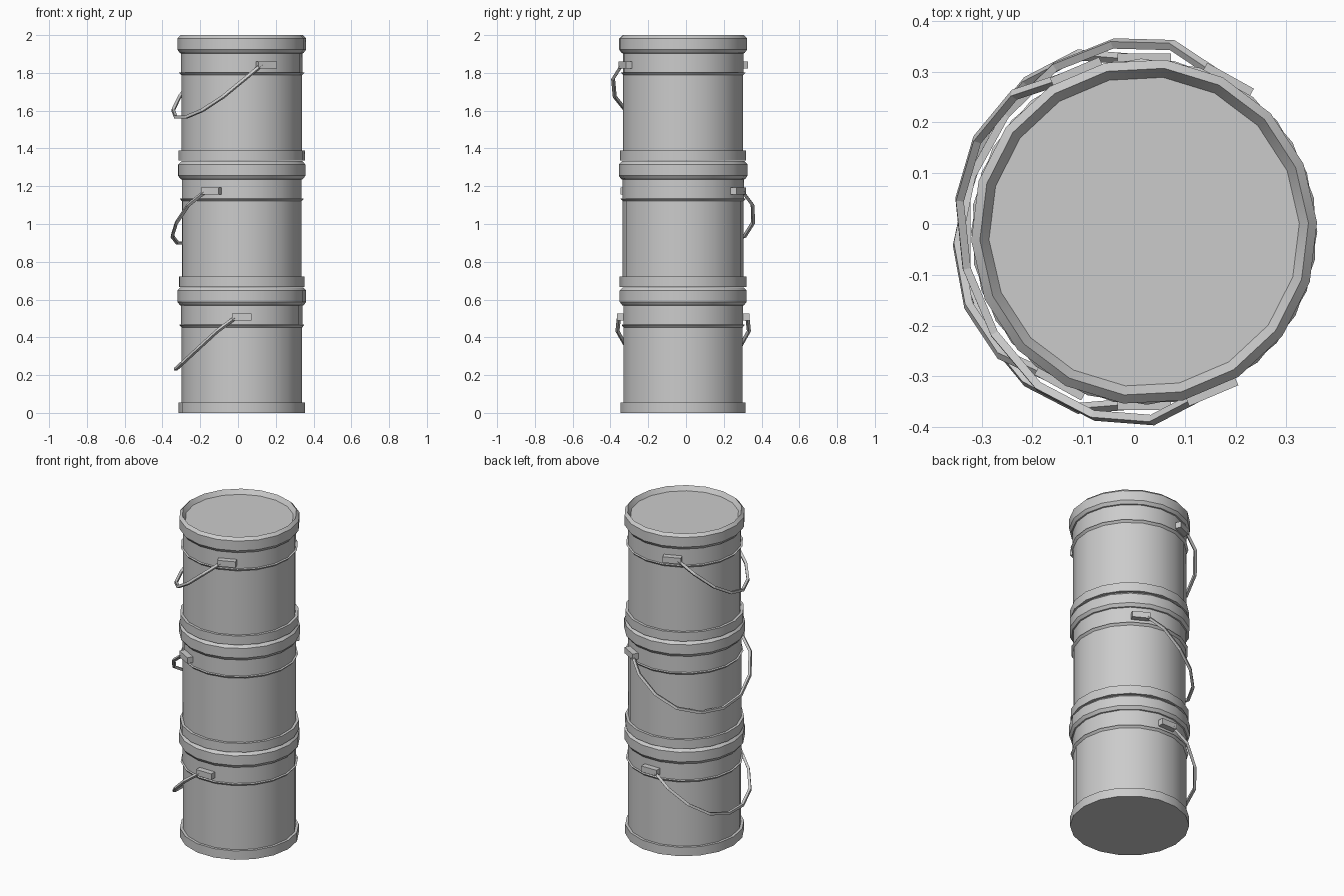
import bpy, bmesh, math
from mathutils import Matrix, Vector

cube = bpy.data.objects.get("Cube")
if cube:
    bpy.data.objects.remove(cube, do_unlink=True)

SIDES = 18
PITCH = 0.6675
CENTRE = Vector((0.02, -0.015, 0))

grey = bpy.data.materials.new("plain_grey")
grey.use_nodes = True
COLOUR = (0.6, 0.6, 0.6, 1)
grey.diffuse_color = COLOUR
grey.node_tree.nodes["Principled BSDF"].inputs["Base Color"].default_value = COLOUR

# Can outline (radius, height): base band, wall, ridge, neck, rim, sunken lid
OUTLINE = [(0.336, 0), (0.336, 0.055), (0.32, 0.055), (0.32, 0.453),
           (0.332, 0.466), (0.321, 0.468), (0.321, 0.568), (0.328, 0.57),
           (0.341, 0.588), (0.341, 0.648), (0.324, 0.665), (0.306, 0.638)]

# Half of the drooping handle (along the lug axis, outward)
HALF = [(0.34, 0.03), (0.348, 0.13), (0.295, 0.232), (0.20, 0.31), (0.07, 0.35)]


def finish(obj, matrix):
    obj.matrix_world = matrix
    obj.data.materials.append(grey)
    return obj


def new_mesh(name, bm, matrix):
    bmesh.ops.recalc_face_normals(bm, faces=bm.faces)
    mesh = bpy.data.meshes.new(name)
    bm.to_mesh(mesh)
    bm.free()
    obj = bpy.data.objects.new(name, mesh)
    bpy.context.collection.objects.link(obj)
    return finish(obj, matrix)


def make_can(name, matrix):
    bm = bmesh.new()
    rings = []
    for r, z in OUTLINE:
        angles = [math.tau * (i + 0.5) / SIDES for i in range(SIDES)]
        rings.append([bm.verts.new((r * math.cos(a), r * math.sin(a), z)) for a in angles])
    for low, high in zip(rings, rings[1:]):
        for i in range(SIDES):
            j = (i + 1) % SIDES
            bm.faces.new((low[i], low[j], high[j], high[i]))
    bm.faces.new(rings[0])
    bm.faces.new(rings[-1])
    obj = new_mesh(name, bm, matrix)
    bpy.ops.object.select_all(action='DESELECT')
    obj.select_set(True)
    bpy.context.view_layer.objects.active = obj
    bpy.ops.object.shade_smooth_by_angle(angle=math.radians(25))


def make_lug(name, side, matrix):
    bm = bmesh.new()
    place = Matrix.Translation((side * 0.332, 0, 0.507))
    bmesh.ops.create_cube(bm, size=1, matrix=place @ Matrix.Diagonal((0.038, 0.105, 0.037, 1)))
    new_mesh(name, bm, matrix)


def make_handle(name, matrix):
    path = HALF + [(-u, v) for u, v in reversed(HALF)]
    curve = bpy.data.curves.new(name, 'CURVE')
    curve.dimensions = '3D'
    curve.bevel_depth = 0.011
    curve.bevel_resolution = 0
    curve.use_fill_caps = True
    spline = curve.splines.new('POLY')
    spline.points.add(len(path) - 1)
    for point, (u, v) in zip(spline.points, path):
        # the outward direction is clockwise from the front lug
        point.co = (u, -v, 0.507 - 0.92 * max(v - 0.05, 0), 1)
    spline.use_smooth = False
    obj = bpy.data.objects.new(name, curve)
    bpy.context.collection.objects.link(obj)
    finish(obj, matrix)


# Three stacked cans, each turned to its own angle (direction of the front lug)
for level, (label, turn) in enumerate([("bottom", -90), ("middle", -119), ("top", -67)]):
    spot = Matrix.Translation(CENTRE + Vector((0, 0, level * PITCH)))
    matrix = spot @ Matrix.Rotation(math.radians(turn), 4, 'Z')
    make_can(label + "_can", matrix)
    make_lug(label + "_front_lug", 1, matrix)
    make_lug(label + "_back_lug", -1, matrix)
    make_handle(label + "_handle", matrix)
